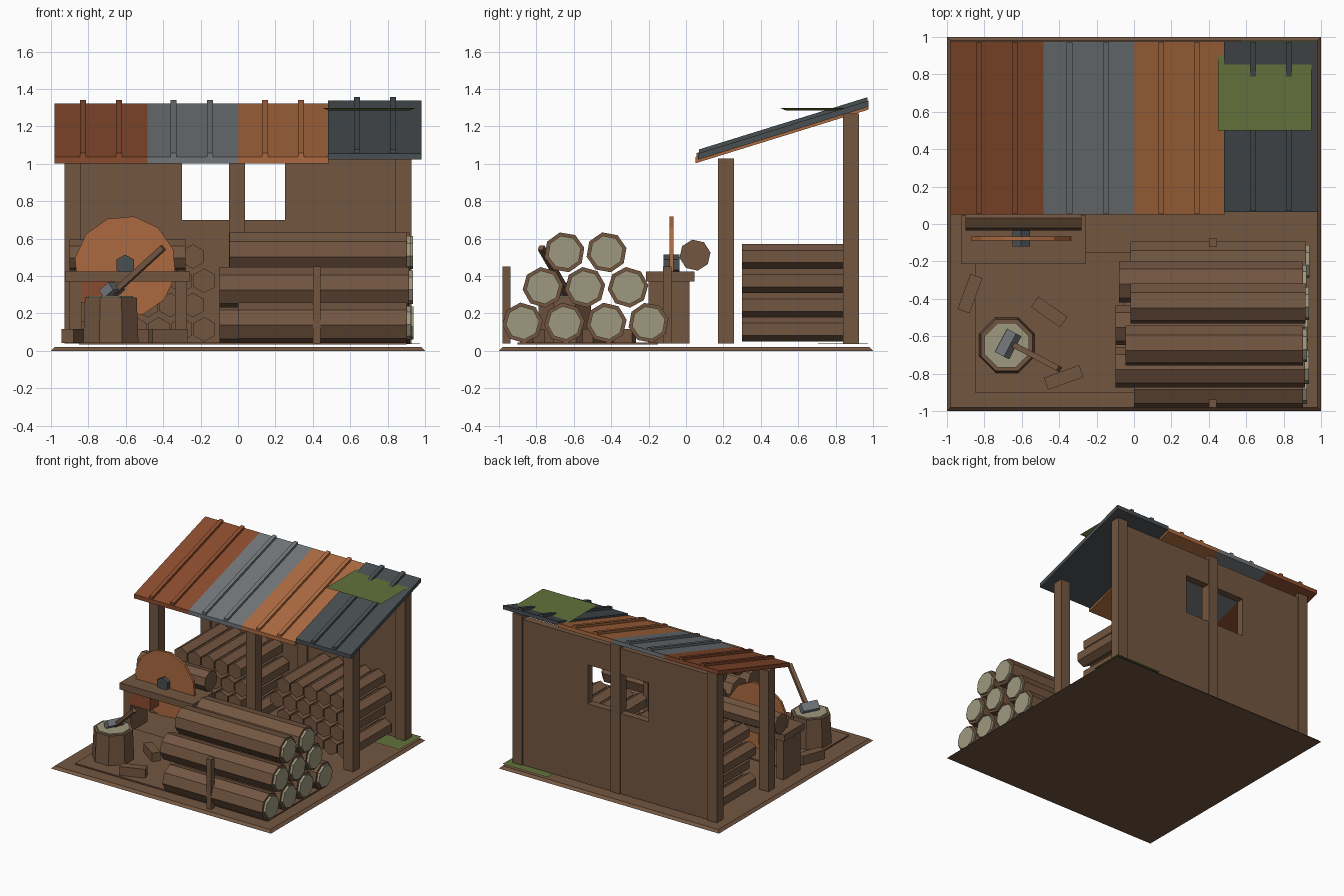
import bpy, bmesh, math, random
from mathutils import Vector, Matrix, Euler

if "Cube" in bpy.data.objects:
    bpy.data.objects.remove(bpy.data.objects["Cube"])

random.seed(4)


def mat(name, r, g, b):
    m = bpy.data.materials.new(name)
    lin = [((c / 255 + 0.055) / 1.055) ** 2.4 for c in (r, g, b)]
    m.diffuse_color = (*lin, 1)
    m.use_nodes = True
    m.node_tree.nodes["Principled BSDF"].inputs["Base Color"].default_value = m.diffuse_color
    return m


WOOD = mat("brown wood", 115, 86, 65)
PALE = mat("pale cut wood", 158, 153, 127)
RUST = mat("dark rust", 138, 76, 46)
GREY = mat("grey metal", 114, 118, 121)
ORANGE = mat("orange rust", 172, 106, 64)
SLATE = mat("dark slate metal", 72, 78, 81)
MOSS = mat("moss green", 98, 113, 59)


def finish(name, bm, m):
    bmesh.ops.recalc_face_normals(bm, faces=bm.faces)
    me = bpy.data.meshes.new(name)
    bm.to_mesh(me)
    bm.free()
    me.materials.append(m)
    ob = bpy.data.objects.new(name, me)
    bpy.context.collection.objects.link(ob)
    return ob


def box(name, x, y, z, m, taper=0.0):
    """Box from (min, max) ranges; the top is drawn in by taper."""
    bm = bmesh.new()
    bmesh.ops.create_cube(bm, size=1)
    for v in bm.verts:
        t = taper if v.co.z > 0 else 0
        v.co = [(a[0] + t if c < 0 else a[1] - t) for c, a in zip(v.co, (x, y, z))]
    return finish(name, bm, m)


def turned_box(name, centre, size, rot, m):
    bm = bmesh.new()
    bmesh.ops.create_cube(bm, size=1)
    mw = Matrix.Translation(centre) @ rot.to_matrix().to_4x4() @ Matrix.Diagonal((*size, 1))
    bm.transform(mw)
    return finish(name, bm, m)


def prism(name, n, axis, c, lo, hi, r, m, turn=0.0, r2=None):
    """n-sided prism along an axis; c is the centre on the other two axes."""
    bm = bmesh.new()
    rings = []
    for d, rad in ((lo, r), (hi, r if r2 is None else r2)):
        ring = []
        for i in range(n):
            a = math.radians(turn) + math.tau * i / n
            p = [c[0] + rad * math.cos(a), c[1] + rad * math.sin(a)]
            p.insert(axis, d)
            ring.append(bm.verts.new(p))
        rings.append(ring)
        bm.faces.new(ring)
    for i in range(n):
        j = (i + 1) % n
        bm.faces.new((rings[0][i], rings[0][j], rings[1][j], rings[1][i]))
    return finish(name, bm, m)


def sloped(name, x, y0, y1, lift, thick, m):
    """Strip lying on the roof pitch."""
    bm = bmesh.new()
    vs = []
    for xx in x:
        for y, t in ((y0, 0), (y1, 0), (y1, thick), (y0, thick)):
            vs.append(bm.verts.new((xx, y, 1.003 + 0.31 * (y - 0.05) + lift + t)))
    bm.faces.new(vs[:4])
    bm.faces.new(vs[4:])
    for i in range(4):
        j = (i + 1) % 4
        bm.faces.new((vs[i], vs[j], vs[4 + j], vs[4 + i]))
    return finish(name, bm, m)


# Ground slab and trodden patch
box("ground", (-1, 1), (-1, 1), (0, 0.04), WOOD, 0.02)
box("trodden_patch", (-0.85, 0.9), (-0.9, -0.15), (0.035, 0.046), WOOD)

# Posts
for x in (-0.885, -0.005, 0.885):
    box("front_post", (x - 0.043, x + 0.043), (0.17, 0.256), (0.04, 1.03), WOOD)
    box("back_post", (x - 0.043, x + 0.043), (0.84, 0.926), (0.04, 1.27), WOOD)

# Back wall around the window opening
W = (0.856, 0.916)
box("wall_left", (-0.9, -0.3), W, (0.04, 1.235), WOOD)
box("wall_right", (0.25, 0.9), W, (0.04, 1.235), WOOD)
box("wall_below_window", (-0.3, 0.25), W, (0.04, 0.7), WOOD)
box("wall_above_window", (-0.3, 0.25), W, (1.02, 1.235), WOOD)

# Patchwork metal roof with ribs
panels = ((-0.98, -0.485, RUST, 0), (-0.485, -0.005, GREY, 0),
          (-0.005, 0.483, ORANGE, 0), (0.48, 0.98, SLATE, 0.015))
ribs = ((-0.828, -0.635), (-0.345, -0.15), (0.145, 0.338), (0.635, 0.828))
for (x0, x1, m, up), pair in zip(panels, ribs):
    y0 = 0.05 + up
    sloped("roof_panel", (x0, x1), y0, 0.975, up, 0.033, m)
    for x in pair:
        sloped("roof_rib", (x - 0.016, x + 0.016), y0 + 0.005, 0.97, up + 0.03, 0.023, m)

# Moss on roof and ground
box("roof_moss", (0.45, 0.95), (0.5, 0.93), (1.3, 1.32), MOSS, 0.035)
box("ground_moss", (0.57, 0.98), (0.7, 0.98), (0.036, 0.05), MOSS, 0.01)

# Firewood stacked under the roof, two bays
for x0, step in ((-0.18, -0.122), (0.14, 0.122)):
    for row in range(4):
        for i in range(6 - row % 2):
            x = x0 + step * (i + 0.5 * (row % 2))
            prism("firewood", 6, 1, (x, 0.115 + 0.13 * row), 0.3, 0.84, 0.066, WOOD, 30)

# Big log pile: y, z, left end
logs = ((-0.874, 0.15, 0.0), (-0.65, 0.15, -0.1), (-0.425, 0.15, -0.05), (-0.2, 0.15, -0.02),
        (-0.765, 0.34, -0.1), (-0.54, 0.34, -0.1), (-0.31, 0.34, -0.08),
        (-0.65, 0.527, -0.045), (-0.425, 0.527, -0.02))
for y, z, left in logs:
    end = 0.91 + random.uniform(-0.01, 0.01)
    turn = random.uniform(5, 14)
    prism("log", 8, 0, (y, z), left, end, 0.109, WOOD, turn)
    prism("log_cut_end", 8, 0, (y, z), end - 0.01, end + 0.02, 0.09, PALE, turn)
for y in (-0.96, -0.1):
    box("log_stake", (0.4, 0.442), (y - 0.022, y + 0.022), (0.04, 0.45), WOOD)

# Saw bench with blade, hub, motor box and a log on it
box("bench_top", (-0.925, -0.257), (-0.215, 0.045), (0.37, 0.425), WOOD)
for x in (-0.87, -0.305):
    box("bench_leg", (x - 0.032, x + 0.032), (-0.2, 0.02), (0.04, 0.37), WOOD)
prism("saw_blade", 12, 1, (-0.603, 0.45), -0.088, -0.068, 0.273, ORANGE, 20)
prism("saw_hub", 6, 1, (-0.603, 0.46), -0.12, -0.035, 0.055, SLATE, 30)
box("motor_box", (-0.87, -0.66), (-0.2, 0.0), (0.26, 0.372), RUST)
prism("bench_log", 8, 0, (0.048, 0.512), -0.9, -0.28, 0.084, WOOD, 10)

# Chopping stump
SC = (-0.68, -0.648)
prism("stump", 8, 2, SC, 0.04, 0.285, 0.16, WOOD, 22.5, 0.15)
prism("stump_top", 8, 2, SC, 0.28, 0.294, 0.128, PALE, 22.5)

# Axe in the stump
a, b = Vector((-0.675, -0.63, 0.3)), Vector((-0.4, -0.775, 0.552))
d = b - a
rot = d.to_track_quat('X', 'Z').to_euler()
turned_box("axe_handle", (a + b) / 2, (d.length, 0.03, 0.03), rot, WOOD)
turned_box("axe_head", (-0.673, -0.642, 0.325), (0.07, 0.14, 0.05), rot, GREY)

# Loose split pieces on the ground
for x, y, l, ang in ((-0.877, -0.372, 0.2, 70), (-0.453, -0.47, 0.19, -35), (-0.376, -0.82, 0.2, 20)):
    turned_box("split_piece", (x, y, 0.08), (l, 0.068, 0.075), Euler((0, 0, math.radians(ang))), WOOD)
